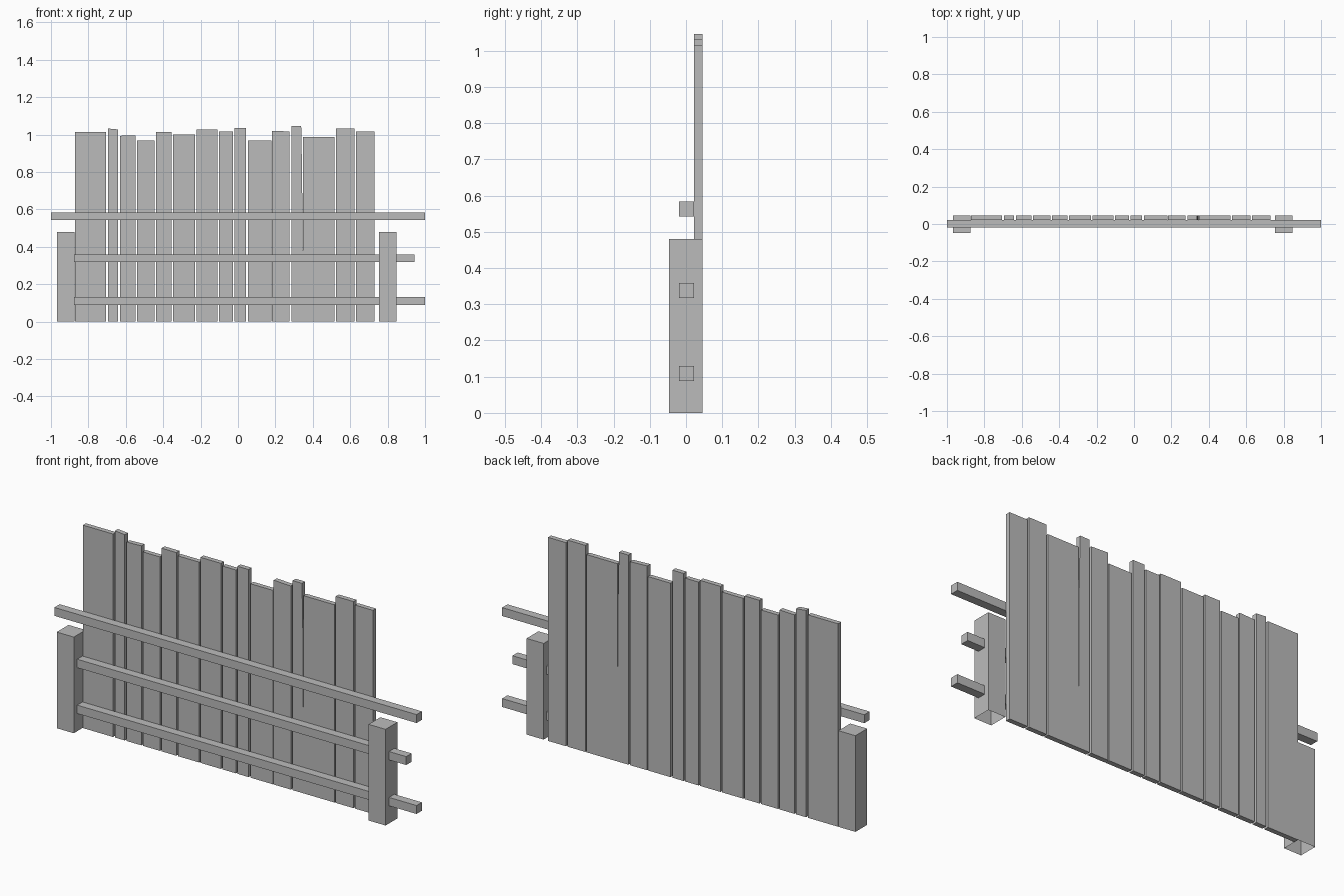
import bpy
import bmesh

cube = bpy.data.objects.get("Cube")
if cube:
    bpy.data.objects.remove(cube, do_unlink=True)

grey = bpy.data.materials.new("plain_grey")
grey.use_nodes = True
grey.diffuse_color = (0.5, 0.5, 0.5, 1)
grey.node_tree.nodes["Principled BSDF"].inputs["Base Color"].default_value = (0.5, 0.5, 0.5, 1)


def board(name, outline, front, back, open_bottom=False):
    """Extrude an x/z outline from front to back along y."""
    bm = bmesh.new()
    face = bm.faces.new([bm.verts.new((x, front, z)) for x, z in outline])
    out = bmesh.ops.extrude_face_region(bm, geom=[face], use_keep_orig=True)
    moved = [v for v in out["geom"] if isinstance(v, bmesh.types.BMVert)]
    bmesh.ops.translate(bm, verts=moved, vec=(0, back - front, 0))
    bmesh.ops.recalc_face_normals(bm, faces=bm.faces)
    if open_bottom:
        low = [f for f in bm.faces if f.normal.z < -0.9]
        bmesh.ops.delete(bm, geom=low, context="FACES")
    mesh = bpy.data.meshes.new(name)
    bm.to_mesh(mesh)
    bm.free()
    mesh.materials.append(grey)
    obj = bpy.data.objects.new(name, mesh)
    bpy.context.collection.objects.link(obj)
    return obj


def block(name, x0, x1, z0, z1, front, back, drop=0, open_bottom=False):
    outline = [(x0, z0), (x1, z0), (x1, z1 - drop), (x0, z1)]
    return board(name, outline, front, back, open_bottom)


PLANK_Y = (0.022, 0.046)

# Upright planks: left edge, right edge, top height, slope of the top
planks = [
    (-0.872, -0.706, 1.013, 0), (-0.695, -0.641, 1.032, 0.005),
    (-0.631, -0.549, 0.993, -0.003), (-0.541, -0.447, 0.968, 0),
    (-0.438, -0.356, 1.014, 0), (-0.348, -0.230, 1.000, 0),
    (-0.223, -0.110, 1.026, 0), (-0.102, -0.027, 1.015, 0),
    (-0.019, 0.043, 1.036, 0), (0.053, 0.178, 0.968, 0),
    (0.182, 0.276, 1.020, 0.004), (0.524, 0.622, 1.031, 0),
    (0.631, 0.730, 1.016, 0),
]
for i, (x0, x1, top, drop) in enumerate(planks, 1):
    block(f"plank_{i}", x0, x1, 0, top, *PLANK_Y, drop)

# Wide plank with a tapering split running down from the top
board("split_plank", [
    (0.286, 0), (0.517, 0), (0.517, 0.987), (0.347, 0.987),
    (0.346, 0.24), (0.343, 0.78), (0.338, 1.046), (0.286, 1.046)], *PLANK_Y)

# Posts, open underneath
for name, x0 in (("right_post", -0.968), ("left_post", 0.754)):
    block(name, x0, x0 + 0.094, 0, 0.48, -0.047, 0.046, open_bottom=True)

# Horizontal rails
for name, x0, x1, z in (("top_rail", -1, 1, 0.542),
                        ("middle_rail", -0.876, 0.943, 0.317),
                        ("bottom_rail", -0.876, 1, 0.088)):
    block(name, x0, x1, z, z + 0.042, -0.02, 0.022)
